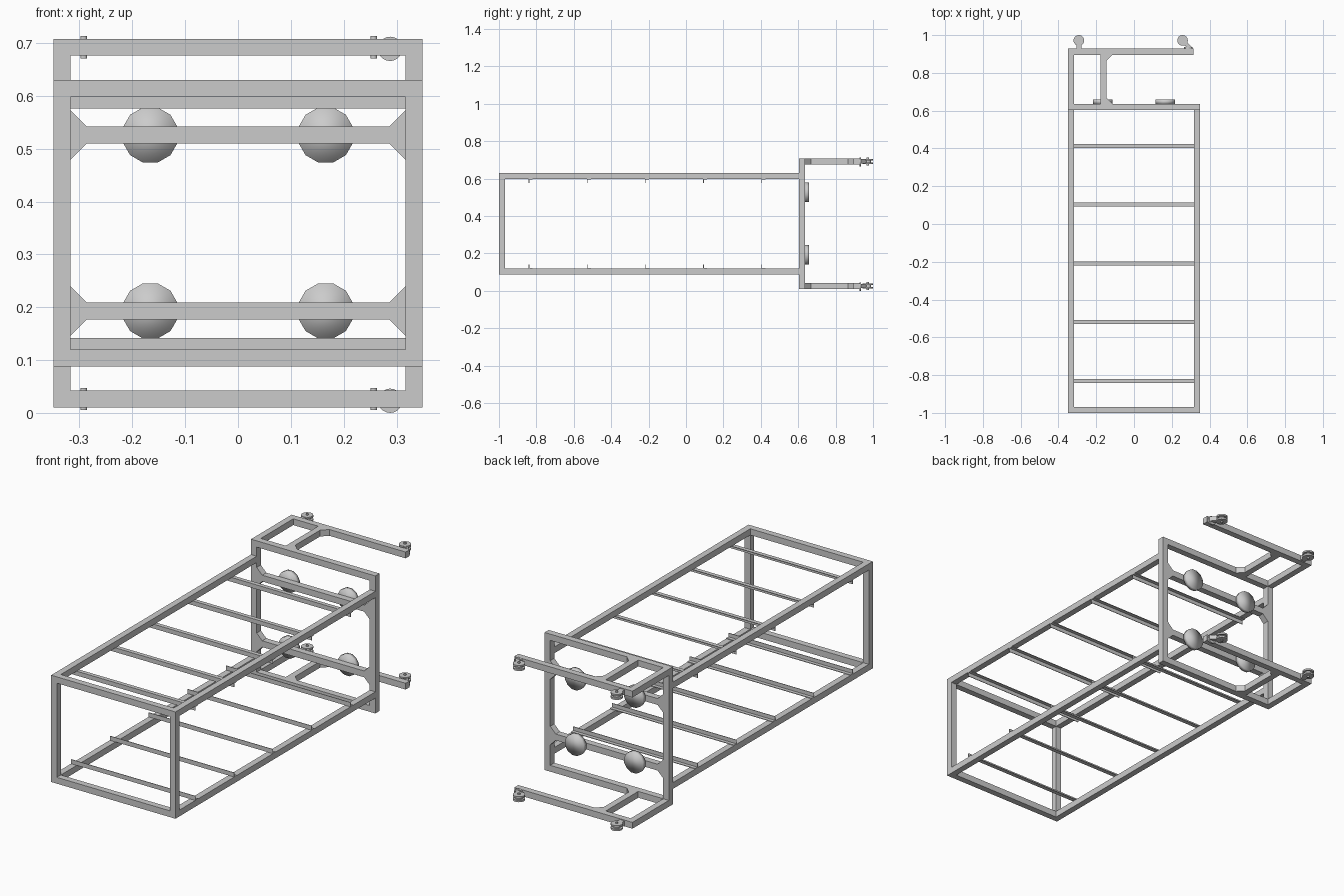
import bpy, bmesh, math
from mathutils import Matrix

if "Cube" in bpy.data.objects:
    bpy.data.objects.remove(bpy.data.objects["Cube"])

W = 0.349          # half width of the frame
T = 0.032          # square tube size
YB, YE = 0.603, 0.636   # rear frame front / back planes


def finish(name, bm):
    bmesh.ops.recalc_face_normals(bm, faces=bm.faces)
    me = bpy.data.meshes.new(name)
    bm.to_mesh(me)
    bm.free()
    ob = bpy.data.objects.new(name, me)
    bpy.context.collection.objects.link(ob)
    return ob


def box(name, x, y, z):
    bm = bmesh.new()
    size = [b - a for a, b in (x, y, z)]
    mid = [(a + b) / 2 for a, b in (x, y, z)]
    bmesh.ops.create_cube(bm, size=1, matrix=Matrix.Translation(mid) @ Matrix.Diagonal((*size, 1)))
    return finish(name, bm)


def prism(name, pts, lo, hi, axis):
    """Extrude a 2D outline along y (points are x,z) or z (points are x,y)."""
    put = (lambda a, b, h: (a, h, b)) if axis == 'Y' else (lambda a, b, h: (a, b, h))
    bm = bmesh.new()
    f = bm.faces.new([bm.verts.new(put(a, b, lo)) for a, b in pts])
    ext = bmesh.ops.extrude_face_region(bm, geom=[f])
    d = put(0, 0, hi - lo)
    bmesh.ops.translate(bm, vec=d, verts=[v for v in ext['geom'] if isinstance(v, bmesh.types.BMVert)])
    return finish(name, bm)


def cyl(name, c, r, depth, axis, n=24, r2=None, turn=0.0):
    bm = bmesh.new()
    m = Matrix.Translation(c)
    if axis == 'Y':
        m = m @ Matrix.Rotation(math.radians(-90), 4, 'X')
    m = m @ Matrix.Rotation(turn, 4, 'Z')
    bmesh.ops.create_cone(bm, cap_ends=True, segments=n, radius1=r, radius2=r2 or r, depth=depth, matrix=m)
    return finish(name, bm)


# Long cage: rails, front posts and front crossbars
Z0, Z1 = 0.088, 0.63
for lvl, (a, b) in (("lower", (Z0, Z0 + T)), ("upper", (Z1 - T, Z1))):
    box(f"{lvl}_front_bar", (-W + T, W - T), (-1, -1 + T), (a, b))
    for s in (-1, 1):
        xs = sorted((s * W, s * (W - T)))
        box(f"{lvl}_rail", xs, (-1, YB), (a, b))
for s in (-1, 1):
    box("front_post", sorted((s * W, s * (W - T))), (-1, -1 + T), (Z0 + T, Z1 - T))

# Angle-section slats resting on the inner faces of the rails
th = 0.003
for i in range(5):
    y = 0.403 - 0.311 * i
    for lvl, z, d in (("lower", Z0 + T, 1), ("upper", Z1 - T, -1)):
        bm = bmesh.new()
        prof = [(0, 0), (0.021, 0), (0.021, th), (th, th), (th, 0.022), (0, 0.022)]
        f = bm.faces.new([bm.verts.new((-W, y + p, z + d * q)) for p, q in prof])
        ext = bmesh.ops.extrude_face_region(bm, geom=[f])
        bmesh.ops.translate(bm, vec=(2 * W, 0, 0),
                            verts=[v for v in ext['geom'] if isinstance(v, bmesh.types.BMVert)])
        finish(f"{lvl}_slat", bm)

# Rear upright frame
B0, B1 = 0.01, 0.708
for s in (-1, 1):
    box("rear_post", sorted((s * W, s * (W - T))), (YB, YE), (B0, B1))
for a in (B0, B1 - T):
    box("rear_frame_bar", (-W + T, W - T), (YB, YE), (a, a + T))

# Crossbars with corner gussets and round pads
g = 0.031
for zc in (0.193, 0.526):
    box("pad_crossbar", (-W + T, W - T), (YB, YE), (zc - T / 2, zc + T / 2))
    for s in (-1, 1):
        x = s * (W - T)
        for d in (-1, 1):
            z = zc + d * T / 2
            prism("crossbar_gusset", [(x, z), (x - s * g, z), (x, z + d * g)], YB, YE, 'Y')
        pad = cyl("round_pad", (s * 0.166, YE + 0.011, zc), 0.054, 0.022, 'Y', 12, turn=math.radians(15))
        for p in pad.data.polygons:
            p.use_smooth = True


# Rear arms with hinge ends
def eye(x, zc):
    for d in (-1, 1):
        cyl("hinge_eye_plate", (x, 0.972, zc + d * 0.0095), 0.028, 0.009, 'Z')
    cyl("hinge_eye_core", (x, 0.972, zc), 0.018, 0.012, 'Z')
    cyl("hinge_pin", (x, 0.972, zc), 0.0065, 0.042, 'Z', 12)


C0, C1 = 0.896, 0.928
for a in (B0, B1 - T):
    zc, b = a + T / 2, a + T
    box("arm_side_bar", (-W, -W + T), (YE, C0), (a, b))
    box("arm_brace", (-0.177, -0.145), (YE, C0), (a, b))
    box("arm_end_bar", (-W, 0.314), (C0, C1), (a, b))
    for y, d in ((YE, 1), (C0, -1)):
        prism("arm_gusset", [(-0.145, y), (-0.145 + g, y), (-0.145, y + d * g)], a, b, 'Z')
    # straight hinge on the left, offset hinge with round flange on the right
    eye(-0.292, zc)
    box("hinge_stem", (-0.305, -0.279), (C1, 0.955), (zc - 0.012, zc + 0.012))
    eye(0.257, zc)
    prism("offset_hinge_stem", [(0.268, C1), (0.306, C1), (0.306, 0.936), (0.276, 0.966), (0.25, 0.955),
                                (0.276, 0.942)], zc - 0.012, zc + 0.012, 'Z')
    cyl("hinge_flange", (0.288, C1 + 0.004, zc - 0.003), 0.023, 0.009, 'Y', 20)
